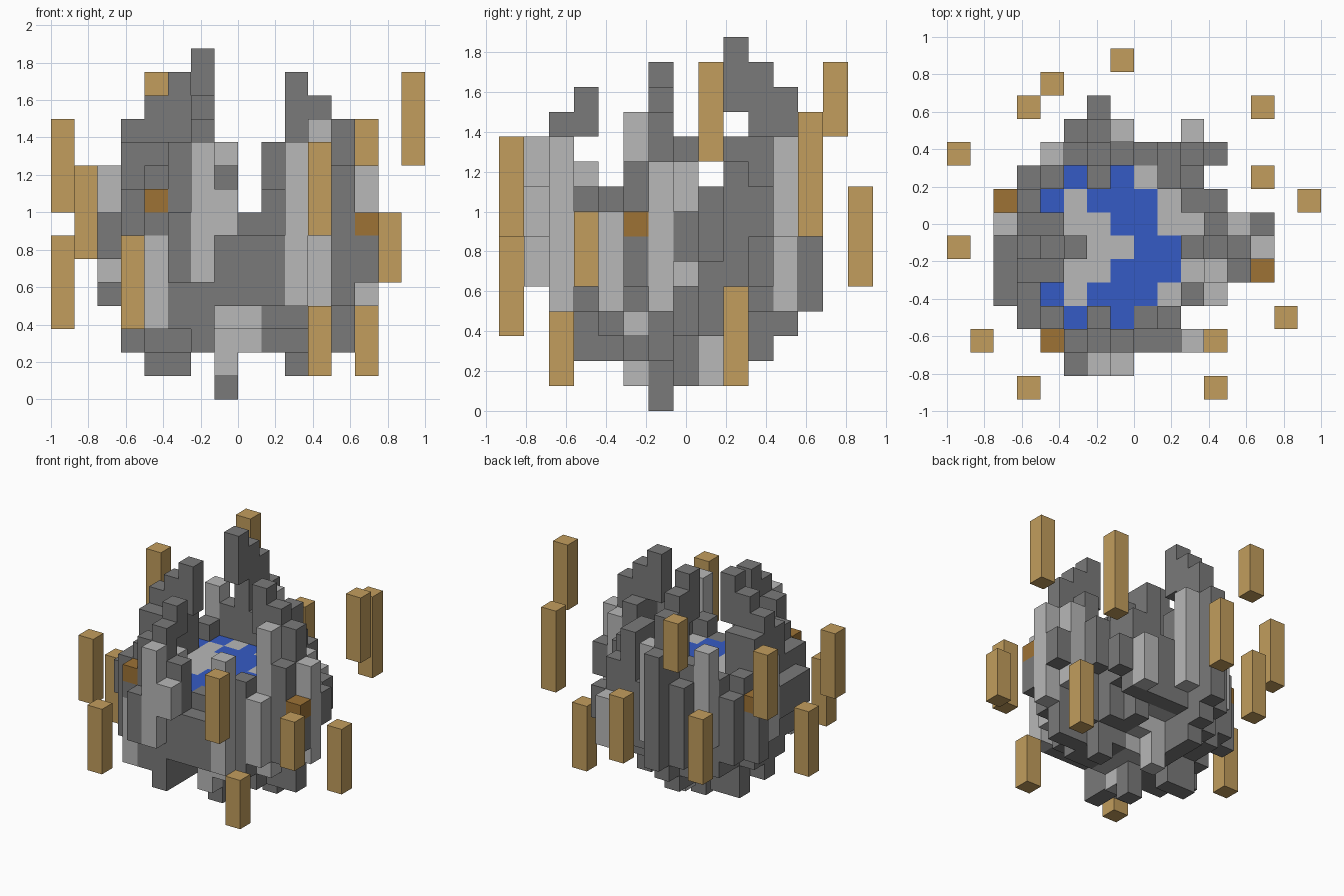
import bpy
import bmesh
from mathutils import Vector

cube = bpy.data.objects.get("Cube")
if cube:
    bpy.data.objects.remove(cube, do_unlink=True)

BLOCK = 0.125                     # edge length of one block
ORIGIN = Vector((-1, -0.9375, 0))
FLOOR_TOP = 8

COLOURS = {
    "dark_stone": (0.195, 0.195, 0.195),
    "light_stone": (0.48, 0.48, 0.48),
    "water": (0.036, 0.105, 0.56),
    "gold": (0.54, 0.34, 0.11),
    "brown": (0.34, 0.17, 0.036),
}
NAMES = list(COLOURS)


def make_material(name):
    mat = bpy.data.materials.new(name)
    rgba = (*COLOURS[name], 1)
    mat.diffuse_color = rgba
    mat.use_nodes = True
    mat.node_tree.nodes["Principled BSDF"].inputs["Base Color"].default_value = rgba
    return mat


materials = [make_material(name) for name in NAMES]
cells = {}                        # block position -> part and colour


def column(part, colour, i, j, low, high):
    """Stack blocks from level low up to level high."""
    for k in range(low, high):
        cells[i, j, k] = (part, colour)


def claw(part, root, direction, root_colour, spans):
    """A row of columns stepping inward and upward to an overhanging tip."""
    for step, (low, high) in enumerate(spans):
        i = root[0] + direction[0] * step
        j = root[1] + direction[1] * step
        colour = "dark_stone" if step else root_colour
        column(part, colour, i, j, low, high)


def group(part, dark, light):
    """Dark and light columns that belong to one part."""
    for spec in dark:
        column(part, "dark_stone", *spec)
    for spec in light:
        column(part, "light_stone", *spec)


# Four claws curving in over the pool
claw("left_claw", (13, 6), (-1, 0), "light_stone",
     [(4, 10), (2, 12), (2, 13), (11, 14)])
claw("right_claw", (2, 6), (1, 0), "dark_stone",
     [(6, 8), (2, 12), (2, 13), (11, 14)])
claw("front_claw", (6, 1), (0, 1), "light_stone",
     [(5, 11), (2, 12), (11, 13)])
claw("back_claw", (6, 12), (0, -1), "dark_stone",
     [(4, 11), (3, 13), (2, 14), (12, 15)])

# Four quarters of the rim
group("back_right_rim",
      dark=[(5, 11, 4, 9), (5, 10, 3, 10), (3, 9, 4, 8), (4, 9, 3, 9),
            (3, 8, 4, 9), (3, 7, 3, 11), (4, 7, 1, 11), (2, 8, 4, 7)],
      light=[(2, 7, 5, 10), (4, 10, 5, 11)])
group("back_left_rim",
      dark=[(7, 10, 4, 10), (8, 10, 4, 8), (9, 10, 4, 11), (10, 10, 4, 9),
            (11, 10, 5, 7), (9, 9, 3, 11), (10, 9, 5, 10), (10, 8, 3, 9),
            (11, 8, 6, 9), (11, 7, 3, 11), (13, 7, 6, 8)],
      light=[(7, 11, 5, 11), (10, 11, 4, 7), (12, 7, 5, 10)])
group("front_left_rim",
      dark=[(12, 5, 4, 10), (13, 5, 5, 7), (10, 4, 3, 9), (9, 3, 4, 9),
            (8, 3, 4, 8), (7, 2, 4, 10), (8, 2, 4, 7), (9, 2, 4, 7)],
      light=[(11, 5, 3, 12), (11, 4, 4, 8), (10, 2, 4, 11), (7, 1, 7, 9),
             (6, 3, 8, 10)])
group("front_right_rim",
      dark=[(2, 5, 6, 8), (3, 5, 3, 11), (4, 5, 2, 11), (2, 4, 6, 8),
            (3, 4, 4, 9), (3, 3, 4, 9), (4, 3, 4, 10), (5, 2, 3, 11),
            (5, 1, 5, 8), (4, 2, 7, 8)],
      light=[(4, 2, 3, 7)])

# Single brown blocks resting on the rim
for i, j, level in ((2, 8, 7), (13, 5, 7), (4, 2, 8)):
    column("brown_blocks", "brown", i, j, level, level + 1)

# Bowl inside the rim, with water filling part of its flat surface
WATER_ROWS = {9: (5, 7), 8: (4, 6, 7, 8), 7: (7, 8), 6: (8, 9),
              5: (7, 8, 9), 4: (4, 6, 7, 8), 3: (5, 7)}
for j, wet in WATER_ROWS.items():
    for i in range(4, 11):
        inside = abs(i - 7) + abs(j - 6) < 6
        if not inside or (i, j, FLOOR_TOP - 1) in cells:
            continue
        low = 2 if i == 6 else max(2, abs(j - 6) + 1)
        stone = "light_stone" if i in (7, 8) else "dark_stone"
        column("bowl", stone, i, j, low, FLOOR_TOP - 1)
        if i in wet:
            column("pool", "water", i, j, FLOOR_TOP - 1, FLOOR_TOP)
        else:
            column("bowl", "light_stone", i, j, FLOOR_TOP - 1, FLOOR_TOP)

# Spikes hanging under the bowl
group("hanging_spikes",
      dark=[(5, 7, 1, 2), (10, 7, 1, 2), (7, 6, 0, 2)],
      light=[(7, 5, 1, 2), (7, 8, 1, 3)])

# Floating posts around the rock
for post in ((7, 14, 5, 9), (4, 13, 11, 14), (3, 12, 4, 8), (0, 10, 8, 12),
             (0, 6, 3, 7), (1, 2, 6, 10), (3, 0, 3, 7), (11, 0, 7, 11),
             (11, 2, 1, 4), (14, 3, 5, 8), (13, 12, 7, 12), (13, 9, 1, 5),
             (15, 8, 10, 14)):
    column("floating_posts", "gold", *post)


def add_block(bm, cell, colour):
    """Add the sides of a block that no other block covers."""
    centre = Vector(cell) + Vector((0.5, 0.5, 0.5))
    for axis in range(3):
        for sign in (-1, 1):
            step = Vector((0, 0, 0))
            step[axis] = sign
            if tuple(int(a + b) for a, b in zip(cell, step)) in cells:
                continue
            u, v = Vector((0, 0, 0)), Vector((0, 0, 0))
            u[(axis + 1) % 3] = 0.5
            v[(axis + 2) % 3] = 0.5 * sign
            corners = (-u - v, u - v, u + v, v - u)
            face = bm.faces.new([
                bm.verts.new((centre + step / 2 + p) * BLOCK + ORIGIN)
                for p in corners])
            face.material_index = NAMES.index(colour)


def build(part):
    bm = bmesh.new()
    for cell, (owner, colour) in cells.items():
        if owner == part:
            add_block(bm, cell, colour)
    bmesh.ops.remove_doubles(bm, verts=bm.verts, dist=0.001)
    bmesh.ops.dissolve_limit(bm, angle_limit=0.01, verts=bm.verts,
                             edges=bm.edges, delimit={"MATERIAL"})
    mesh = bpy.data.meshes.new(part)
    bm.to_mesh(mesh)
    bm.free()
    for mat in materials:
        mesh.materials.append(mat)
    bpy.context.collection.objects.link(bpy.data.objects.new(part, mesh))


for part in sorted({owner for owner, colour in cells.values()}):
    build(part)
